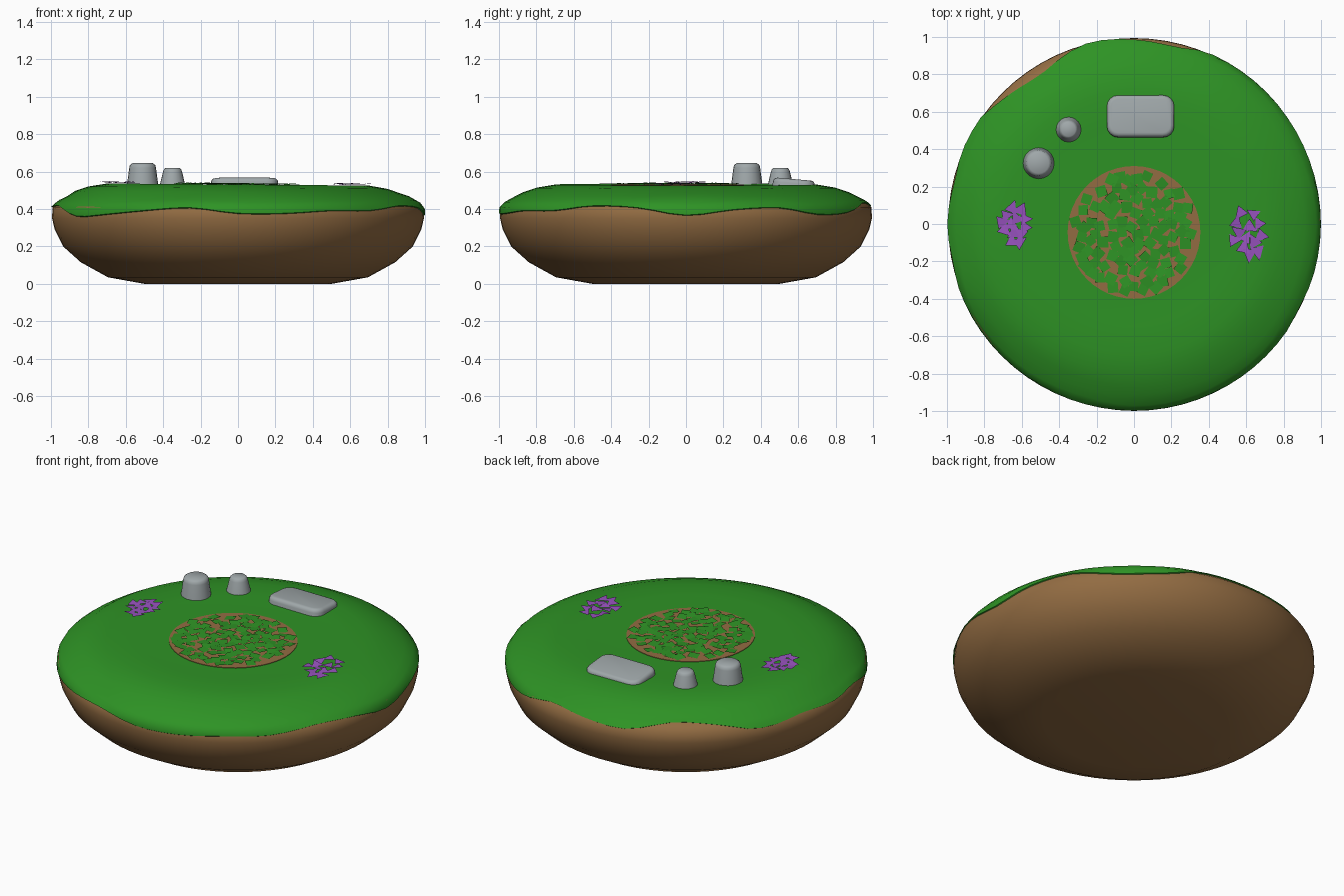
import bpy, bmesh, math, random
from mathutils import Vector, Euler

if "Cube" in bpy.data.objects:
    bpy.data.objects.remove(bpy.data.objects["Cube"])

random.seed(4)
SEG = 72


def material(name, rgb):
    m = bpy.data.materials.new(name)
    m.diffuse_color = (*rgb, 1)
    m.use_nodes = True
    m.node_tree.nodes["Principled BSDF"].inputs["Base Color"].default_value = m.diffuse_color
    return m


SOIL = material("soil brown", (0.29, 0.15, 0.055))
GRASS = material("grass green", (0.027, 0.29, 0.018))
STONE = material("stone grey", (0.35, 0.39, 0.40))
PURPLE = material("petal purple", (0.31, 0.085, 0.51))


def make(name, bm, mat, smooth=None):
    me = bpy.data.meshes.new(name)
    bm.to_mesh(me)
    bm.free()
    me.materials.append(mat)
    ob = bpy.data.objects.new(name, me)
    bpy.context.collection.objects.link(ob)
    if smooth:
        bpy.ops.object.select_all(action='DESELECT')
        ob.select_set(True)
        bpy.context.view_layer.objects.active = ob
        bpy.ops.object.shade_smooth_by_angle(angle=math.radians(smooth))
    return ob


def lathe(name, rings, mat, n, caps, smooth, at=(0, 0, 0)):
    """rings: functions of the angle giving (radius, height)"""
    bm = bmesh.new()
    rows = []
    for ring in rings:
        row = []
        for i in range(n):
            a = math.tau * i / n
            r, z = ring(a)
            row.append(bm.verts.new((at[0] + r * math.cos(a), at[1] + r * math.sin(a), at[2] + z)))
        rows.append(row)
    for lo, hi in zip(rows, rows[1:]):
        for i in range(n):
            j = (i + 1) % n
            bm.faces.new((lo[i], lo[j], hi[j], hi[i]))
    if 'b' in caps:
        bm.faces.new(rows[0][::-1])
    if 't' in caps:
        bm.faces.new(rows[-1])
    return make(name, bm, mat, smooth)


def fixed(points):
    return [lambda a, p=p: p for p in points]


def ground(x):
    # the meadow leans very slightly down to the right
    return 0.527 - 0.008 * x


# Soil body
BODY = [(0.5, 0), (0.695, 0.035), (0.84, 0.115), (0.935, 0.2), (0.98, 0.29),
        (0.994, 0.35), (0.992, 0.41), (0.955, 0.443), (0.87, 0.483)]
lathe("soil_body", fixed(BODY + [(0.6, 0.49)]), SOIL, SEG, 'bt', 50)


def body_radius(z):
    for (r0, z0), (r1, z1) in zip(BODY, BODY[1:]):
        if z <= z1:
            return r0 + (r1 - r0) * (z - z0) / (z1 - z0)
    return BODY[-1][0]


# Wavy lower rim of the grass, one height every 15 degrees from +x
RIM = [.365, .395, .405, .37, .38, .43, .42, .41, .45, .44, .40, .42,
       .41, .415, .36, .37, .39, .405, .375, .375, .39, .39, .415, .405]


def rim(a):
    u = a / math.tau * 24
    i = int(u)
    t = u - i
    p, q, r, s = (RIM[(i + k) % 24] for k in (-1, 0, 1, 2))
    return q + 0.5 * t * (r - p + t * (2 * p - 5 * q + 4 * r - s + t * (3 * (q - r) + s - p)))


def skirt(t):
    def ring(a):
        z = rim(a) + (0.465 - rim(a)) * t
        return body_radius(z) + 0.006, z + 0.003
    return ring


def meadow(r, dz):
    return lambda a: (r, ground(r * math.cos(a)) + dz)


lathe("grass_cap",
      [lambda a: (body_radius(rim(a)) - 0.012, rim(a) - 0.008),
       skirt(0), skirt(0.33), skirt(0.66), skirt(1),
       meadow(0.87, -0.037), meadow(0.8, -0.013), meadow(0.7, 0.004),
       meadow(0.55, 0.002), meadow(0.4, 0), meadow(0.1, 0)],
      GRASS, SEG, 't', 60)

# Bare soil patch in the middle
PX, PY, PR = 0, -0.045, 0.355
lathe("soil_patch", [lambda a: (PR, ground(PR * math.cos(a)) - 0.004),
                     lambda a: (PR, ground(PR * math.cos(a)) + 0.003)],
      SOIL, 48, 't', None, (PX, PY, 0))


def scatter(name, mat, cx, cy, rx, ry, count, gap, sides, size, tilt, lift):
    """flat little polygons strewn over an ellipse"""
    bm = bmesh.new()
    spots = []
    for _ in range(8000):
        if len(spots) == count:
            break
        a, d = random.uniform(0, math.tau), math.sqrt(random.random())
        p = Vector((cx + rx * d * math.cos(a), cy + ry * d * math.sin(a), 0))
        if any((p - q).length < gap for q in spots):
            continue
        spots.append(p)
        rot = Euler((random.uniform(-tilt, tilt), random.uniform(-tilt, tilt),
                     random.uniform(0, math.tau)))
        s = size * random.uniform(0.9, 1.1)
        vs = []
        for k in range(sides):
            b = math.tau * k / sides
            v = Vector((s * math.cos(b), s * math.sin(b) * (1 if sides == 4 else 0.85), 0))
            v.rotate(rot)
            vs.append(bm.verts.new(p + v + Vector((0, 0, ground(p.x) + lift))))
        bm.faces.new(vs)
    return make(name, bm, mat)


# Grass leaves on the patch, and two petal clusters
scatter("patch_leaves", GRASS, PX, PY, 0.32, 0.32, 100, 0.045, 4, 0.039, 0.12, 0.008)
scatter("petals_left", PURPLE, -0.65, 0.0, 0.07, 0.12, 13, 0.04, 3, 0.048, 0.12, 0.012)
scatter("petals_right", PURPLE, 0.61, -0.05, 0.08, 0.14, 13, 0.045, 3, 0.048, 0.12, 0.012)


# Two upright stones: tapered with a rounded top
def stone(name, x, y, r, top, h):
    lathe(name, fixed([(r, 0), (top + 0.2 * (r - top), h * 0.8),
                       (top, h * 0.92), (top * 0.8, h)]),
          STONE, 20, 'bt', 50, (x, y, 0.52))


stone("large_stone", -0.51, 0.325, 0.085, 0.068, 0.125)
stone("small_stone", -0.35, 0.505, 0.07, 0.046, 0.10)

# Flat slab with rounded corners
bm = bmesh.new()
bmesh.ops.create_cube(bm, size=1)
bmesh.ops.scale(bm, vec=(0.36, 0.225, 0.08), verts=bm.verts)
upright = [e for e in bm.edges if abs(e.verts[0].co.z - e.verts[1].co.z) > 0.01]
bmesh.ops.bevel(bm, geom=upright, offset=0.06, segments=4, profile=0.5, affect='EDGES')
rim_edges = [e for e in bm.edges if all(v.co.z > 0.03 for v in e.verts)]
bmesh.ops.bevel(bm, geom=rim_edges, offset=0.022, segments=3, profile=0.5, affect='EDGES')
slab = make("flat_slab", bm, STONE, 50)
slab.location = (0.035, 0.575, 0.52)
slab.rotation_euler = (math.radians(-5), 0, 0)
